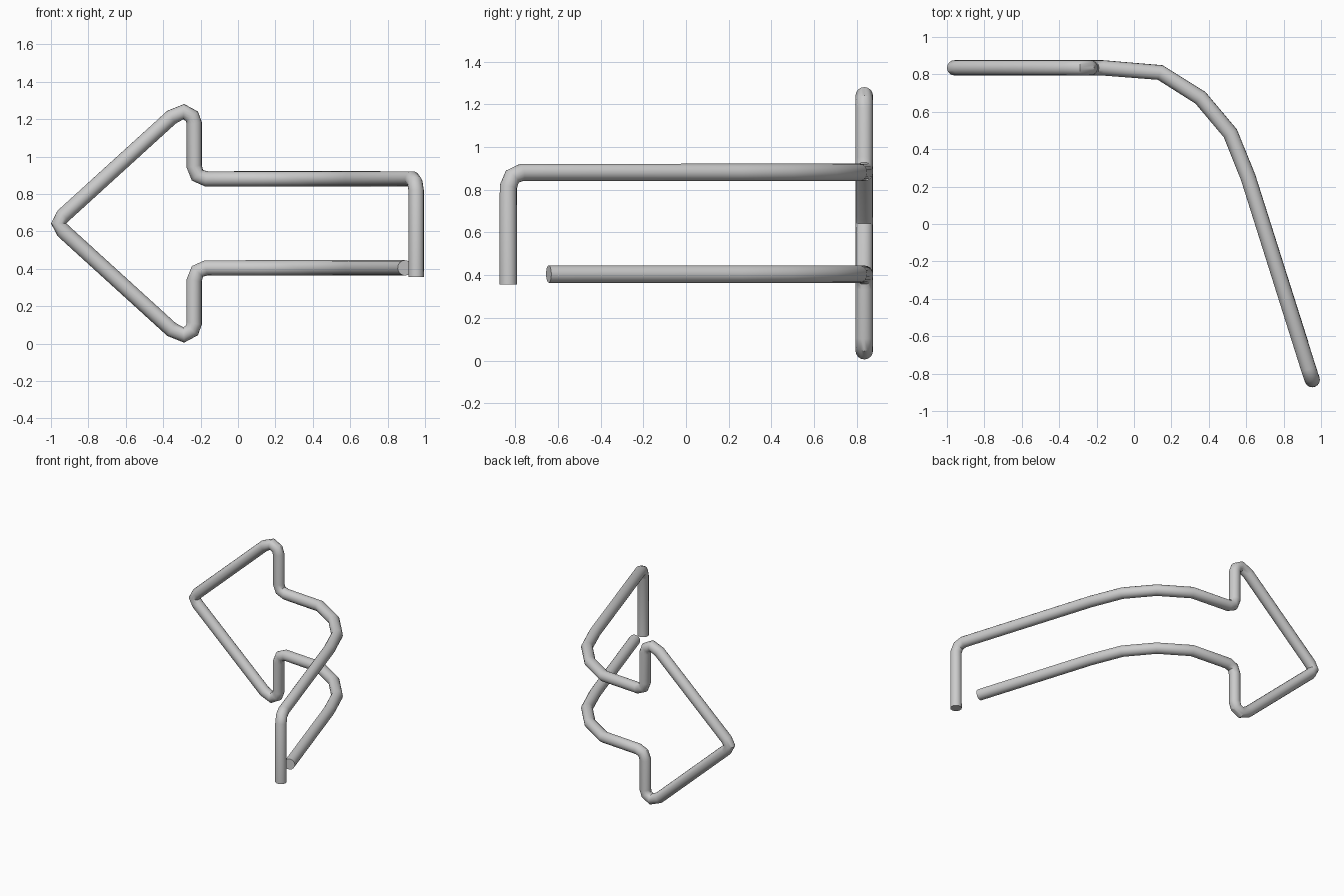
import bpy

if "Cube" in bpy.data.objects:
    bpy.data.objects.remove(bpy.data.objects["Cube"])

R = 0.041      # rod radius
MID = 0.643    # height of the mirror line
ARROW_Y = 0.835

# Upper half of the arrowhead outline (x, height above mirror line), from the tip to the rail
head = [(-0.933, 0.042), (-0.355, 0.568), (-0.29, 0.597), (-0.246, 0.572),
        (-0.234, 0.535), (-0.234, 0.305), (-0.217, 0.257), (-0.17, 0.238)]
# Curved rail in plan (x, y)
bend = [(0.14, 0.81), (0.355, 0.675), (0.515, 0.485), (0.61, 0.25)]
RAIL = 0.238


def half(side):
    pts = [(x, ARROW_Y, MID + side * h) for x, h in head]
    return pts + [(x, y, MID + side * RAIL) for x, y in bend]


# Upper rail turns down at its end; lower rail stops short of it
upper = half(1) + [(0.932, -0.77, MID + RAIL), (0.946, -0.813, 0.862),
                   (0.953, -0.832, 0.815), (0.953, -0.832, 0.357)]
lower = half(-1) + [(0.893, -0.643, MID - RAIL)]
path = upper[::-1] + [(-0.959, ARROW_Y, MID)] + lower

# Bent rod swept along the path
curve = bpy.data.curves.new("bent_rod_path", 'CURVE')
curve.dimensions = '3D'
curve.bevel_depth = R
curve.bevel_resolution = 6
curve.use_fill_caps = True
spline = curve.splines.new('POLY')
spline.points.add(len(path) - 1)
for p, co in zip(spline.points, path):
    p.co = (*co, 1)
rod = bpy.data.objects.new("bent_arrow_rod", curve)
bpy.context.collection.objects.link(rod)

# Turn into a mesh and smooth round the rod, keeping the cut ends sharp
bpy.context.view_layer.objects.active = rod
rod.select_set(True)
bpy.ops.object.convert(target='MESH')
bpy.ops.object.shade_smooth_by_angle(angle=0.7)
